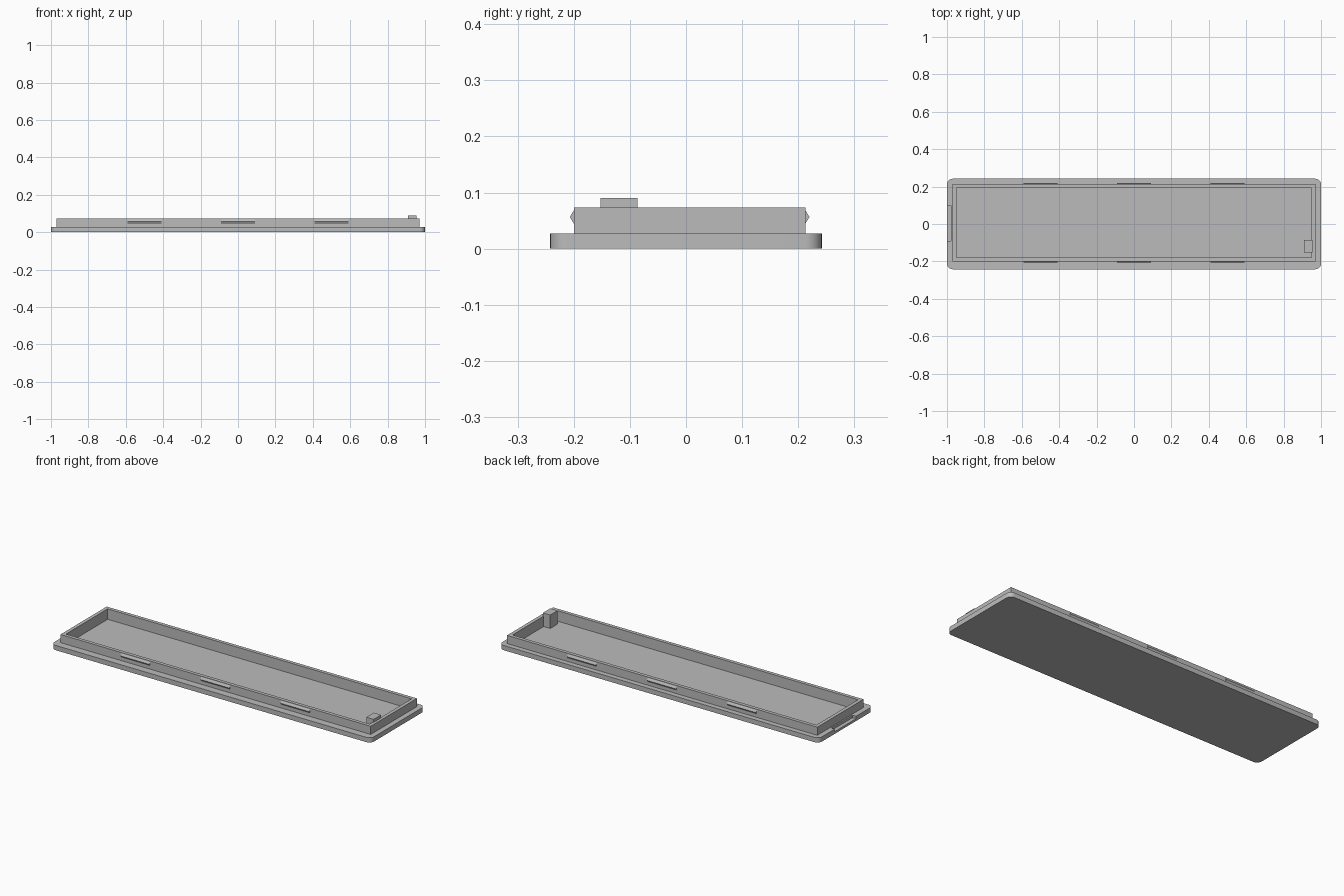
import bpy
import bmesh
from mathutils import Vector

default_cube = bpy.data.objects.get("Cube")
if default_cube:
    bpy.data.objects.remove(default_cube, do_unlink=True)

grey = bpy.data.materials.new("plain grey")
grey.use_nodes = True
colour = (0.5, 0.5, 0.5, 1)
grey.diffuse_color = colour
grey.node_tree.nodes["Principled BSDF"].inputs["Base Color"].default_value = colour


def finish(name, bm):
    bmesh.ops.recalc_face_normals(bm, faces=bm.faces)
    mesh = bpy.data.meshes.new(name)
    bm.to_mesh(mesh)
    bm.free()
    mesh.materials.append(grey)
    obj = bpy.data.objects.new(name, mesh)
    bpy.context.collection.objects.link(obj)
    return obj


def box(name, low, high, corner=0):
    """Box between two corners, with optional rounded upright edges."""
    low, high = Vector(low), Vector(high)
    bm = bmesh.new()
    bmesh.ops.create_cube(bm, size=1)
    for v in bm.verts:
        v.co = (low + high) / 2 + v.co * (high - low)
    if corner:
        upright = [e for e in bm.edges
                   if abs(e.verts[0].co.z - e.verts[1].co.z) > 0.001]
        bmesh.ops.bevel(bm, geom=upright, offset=corner, segments=8,
                        profile=0.5, affect='EDGES')
    return finish(name, bm)


def cut(obj, cutter):
    bpy.ops.object.select_all(action='DESELECT')
    bpy.context.view_layer.objects.active = obj
    obj.select_set(True)
    mod = obj.modifiers.new("cut", 'BOOLEAN')
    mod.operation = 'DIFFERENCE'
    mod.solver = 'EXACT'
    mod.object = cutter
    bpy.ops.object.modifier_apply(modifier=mod.name)


PLATE_TOP, RIM_TOP, FLOOR = 0.027, 0.073, 0.014
FRONT, BACK, END, WALL = -0.2, 0.213, 0.97, 0.02

# Rounded base plate and the upright rim
base = box("base_plate", (-1, -0.242, 0), (1, 0.242, PLATE_TOP), 0.03)
rim = box("rim", (-END, FRONT, PLATE_TOP), (END, BACK, RIM_TOP))

# Shallow tray pocket, and the pry notch in one end of the plate
pocket = box("pocket_cutter", (-END + WALL, FRONT + WALL, FLOOR),
             (END - WALL, BACK - WALL, 0.2))
notch = box("notch_cutter", (-1.1, -0.09, 0.013), (-0.978, 0.1, 0.1))
cut(base, pocket)
cut(rim, pocket)
cut(base, notch)
for helper in (pocket, notch):
    bpy.data.objects.remove(helper, do_unlink=True)

bpy.ops.object.select_all(action='DESELECT')
bpy.context.view_layer.objects.active = base
base.select_set(True)
bpy.ops.object.shade_smooth_by_angle()

# Key post inside one corner
box("key_post", (0.909, -0.152, FLOOR), (0.955, -0.086, 0.09))


# Triangular snap ridges along both long sides
def ridge(name, x, y, out):
    bm = bmesh.new()
    section = [(y, 0.045), (y + out, 0.0565), (y, 0.068)]
    face = bm.faces.new([bm.verts.new((x - 0.091, a, b)) for a, b in section])
    side = bmesh.ops.extrude_face_region(bm, geom=[face], use_keep_orig=True)
    moved = [g for g in side["geom"] if isinstance(g, bmesh.types.BMVert)]
    bmesh.ops.translate(bm, verts=moved, vec=(0.182, 0, 0))
    finish(name, bm)


for place, x in (("right", -0.5), ("middle", 0), ("left", 0.5)):
    ridge("front_snap_ridge_" + place, x, FRONT, -0.007)
    ridge("back_snap_ridge_" + place, x, BACK, 0.007)
